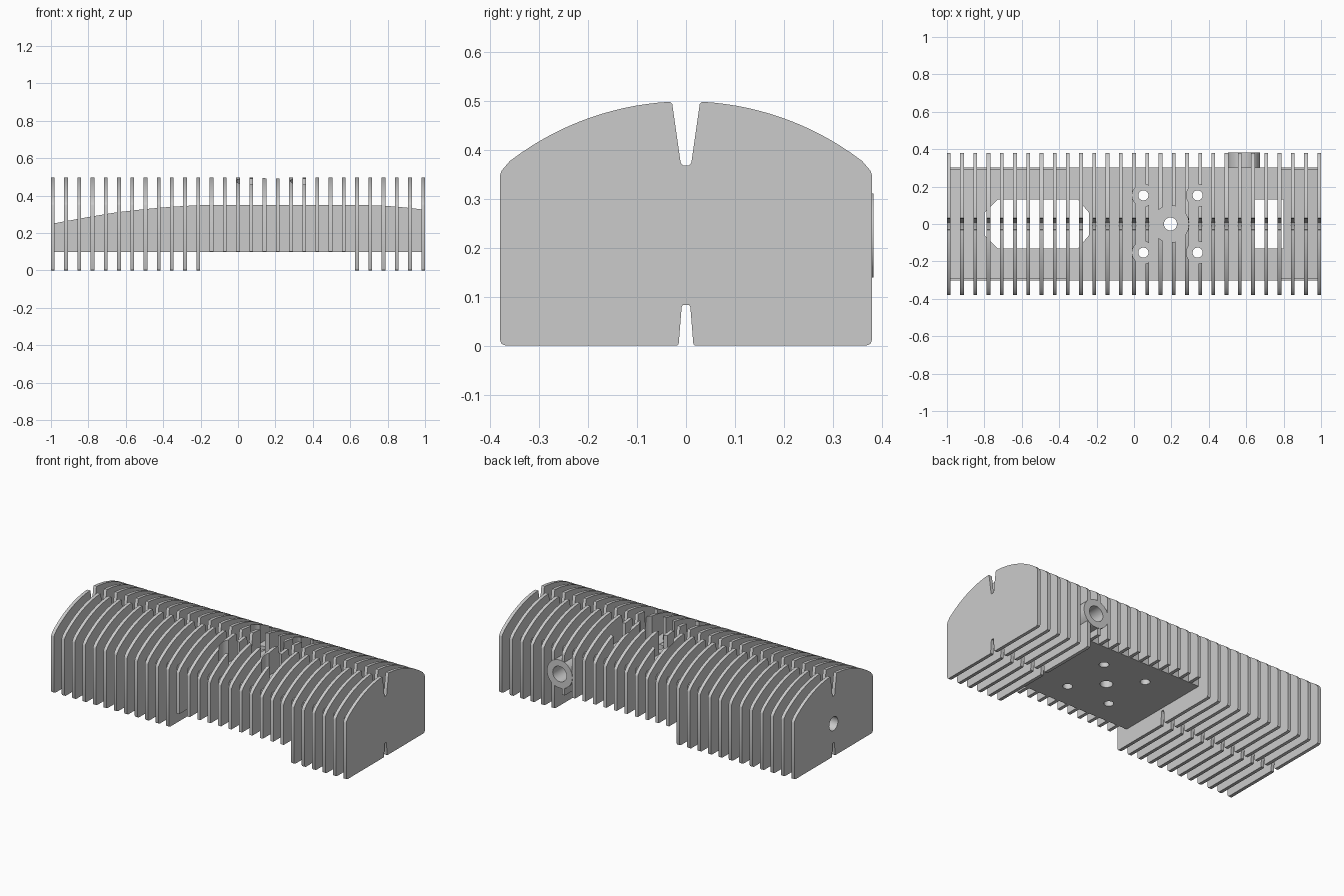
import bpy, bmesh, math
from mathutils import Matrix

if "Cube" in bpy.data.objects:
    bpy.data.objects.remove(bpy.data.objects["Cube"])

COUNT, THICK = 29, 0.02
PITCH = (2 - THICK) / (COUNT - 1)
CX = 0.195                                   # centre of the mounting pattern


def make(name, bm):
    bmesh.ops.recalc_face_normals(bm, faces=bm.faces)
    me = bpy.data.meshes.new(name)
    bm.to_mesh(me)
    bm.free()
    ob = bpy.data.objects.new(name, me)
    bpy.context.collection.objects.link(ob)
    return ob


def extrude(bm, pts, vec):
    f = bm.faces.new([bm.verts.new(p) for p in pts])
    new = bmesh.ops.extrude_face_region(bm, geom=[f])['geom']
    bmesh.ops.translate(bm, vec=vec, verts=[v for v in new if isinstance(v, bmesh.types.BMVert)])


def cylinder(bm, r, start, end, axis, a, b, seg=32):
    """Cylinder along an axis; a, b are the two other coordinates in xyz order."""
    pts = []
    for i in range(seg):
        t = 2 * math.pi * i / seg
        p = [a + r * math.cos(t), b + r * math.sin(t)]
        p.insert(axis, start)
        pts.append(p)
    vec = [0, 0, 0]
    vec[axis] = end - start
    extrude(bm, pts, vec)


def boolean(ob, other, op):
    m = ob.modifiers.new(op, 'BOOLEAN')
    m.object, m.operation, m.solver = other, op, 'EXACT'
    bpy.context.view_layer.objects.active = ob
    bpy.ops.object.modifier_apply(modifier=m.name)
    bpy.data.objects.remove(other)


def fin_profile(short):
    """Right half of the fin outline, mirrored to close the loop (y, z)."""
    if short:
        half = [(0.38, 0.101)]
    else:
        half = [(0.007, 0.083), (0.009, 0.078), (0.015, 0.003), (0.018, 0), (0.368, 0),
                (0.3765, 0.0035), (0.38, 0.012)]
    half += [(0.38, 0.348), (0.377, 0.357), (0.371, 0.364)]
    radius, zc = 0.592, -0.093
    for i in range(15):
        y = 0.36 - (0.36 - 0.032) * i / 14
        half.append((y, zc + math.sqrt(radius ** 2 - y ** 2)))
    half += [(0.028, 0.493), (0.011, 0.374), (0.006, 0.368)]
    return half + [(-y, z) for y, z in reversed(half)]


# Cooling fins: full height at both ends, cut short over the mounting pad
bm = bmesh.new()
for i in range(COUNT):
    x = -1 + i * PITCH
    extrude(bm, [(x, y, z) for y, z in fin_profile(12 <= i <= 22)], (THICK, 0, 0))
fins = make("cooling_fins", bm)

# Clearance pockets through the fins above the centre hole and four bolts
bolts = [(CX + sx * 0.145, sy * 0.153) for sx in (-1, 1) for sy in (-1, 1)]
for n, (x, y) in enumerate(bolts + [(CX, 0)]):
    bm = bmesh.new()
    cylinder(bm, 0.098 if n == 4 else 0.06, 0.352, 0.7, 2, x, y)
    boolean(fins, make("pocket_cutter", bm), 'DIFFERENCE')

# Core block with a gently curved top
bm = bmesh.new()
top = [(0.994, 0.325), (0.93, 0.333), (0.85, 0.341), (0.77, 0.347), (0.68, 0.35), (-0.2, 0.35),
       (-0.35, 0.341), (-0.5, 0.328), (-0.65, 0.311), (-0.8, 0.286), (-0.994, 0.25)]
extrude(bm, [(x, -0.303, z) for x, z in [(-0.994, 0.1), (0.994, 0.1)] + top], (0, 0.606, 0))
rim = [e for e in bm.edges if abs(e.verts[0].co.y - e.verts[1].co.y) < 1e-5
       and min(v.co.z for v in e.verts) > 0.2]
bmesh.ops.bevel(bm, geom=rim, offset=0.008, segments=2, affect='EDGES')
core = make("finned_body", bm)

# Windows through the core, bridged by the fins
bm = bmesh.new()
windows = [
    [(-0.8, -0.06), (-0.73, -0.13), (-0.3, -0.13), (-0.24, -0.06),
     (-0.24, 0.06), (-0.3, 0.13), (-0.73, 0.13), (-0.8, 0.06)],
    [(0.64, -0.13), (0.8, -0.13), (0.8, 0.13), (0.64, 0.13)]]
for w in windows:
    extrude(bm, [(x, y, 0) for x, y in w], (0, 0, 0.6))
boolean(core, make("window_cutter", bm), 'DIFFERENCE')
boolean(core, fins, 'UNION')

# Round side port boss on the back
bm = bmesh.new()
cylinder(bm, 0.086, 0.28, 0.383, 1, 0.588, 0.225, 40)
boolean(core, make("port_boss", bm), 'UNION')

# Drilled holes: side port, end port, centre hole and bolt holes
bm = bmesh.new()
cylinder(bm, 0.047, 0.2, 0.5, 1, 0.588, 0.225)
cylinder(bm, 0.042, -1.1, -0.78, 0, 0, 0.2)
cylinder(bm, 0.035, 0.0, 0.6, 2, CX, 0)
for x, y in bolts:
    cylinder(bm, 0.027, 0.0, 0.6, 2, x, y)
boolean(core, make("hole_cutter", bm), 'DIFFERENCE')

core.select_set(True)
bpy.context.view_layer.objects.active = core
bpy.ops.object.shade_smooth_by_angle(angle=math.radians(30))
